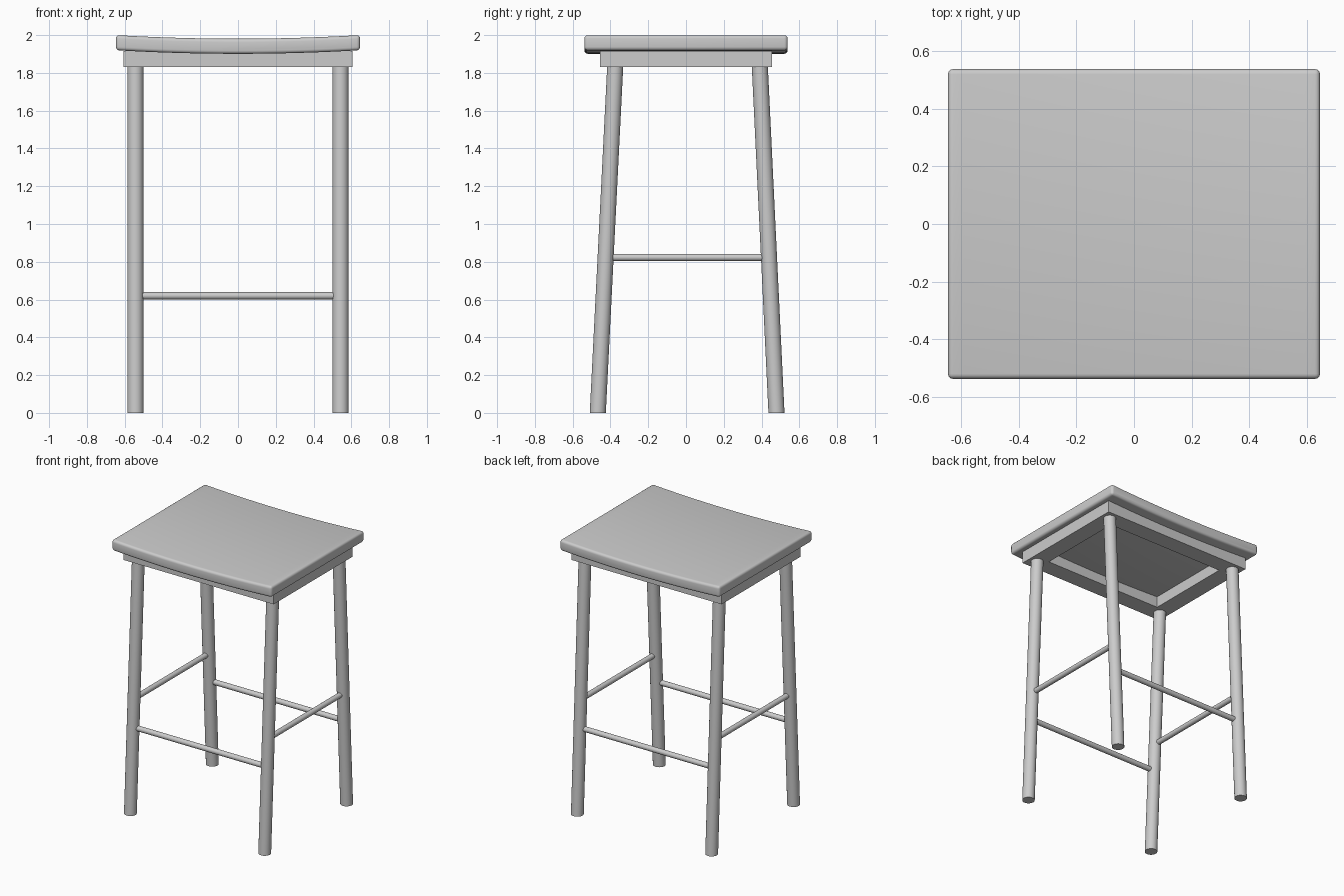
import bpy, bmesh, math
from mathutils import Vector, Matrix

if "Cube" in bpy.data.objects:
    bpy.data.objects.remove(bpy.data.objects["Cube"])


def make_object(name, bm, smooth=False):
    bmesh.ops.recalc_face_normals(bm, faces=bm.faces)
    mesh = bpy.data.meshes.new(name)
    bm.to_mesh(mesh)
    bm.free()
    ob = bpy.data.objects.new(name, mesh)
    bpy.context.collection.objects.link(ob)
    if smooth:
        bpy.ops.object.select_all(action='DESELECT')
        ob.select_set(True)
        bpy.context.view_layer.objects.active = ob
        bpy.ops.object.shade_smooth_by_angle(angle=math.radians(35))
    return ob


def box(name, lo, hi):
    bm = bmesh.new()
    bmesh.ops.create_cube(bm, size=1)
    lo, hi = Vector(lo), Vector(hi)
    for v in bm.verts:
        v.co = (lo + hi) / 2 + v.co * (hi - lo)
    return make_object(name, bm)


def rod(name, a, b, r, axis, sides=32):
    """Round bar from a to b, ends cut square to the given axis."""
    a, b = Vector(a), Vector(b)
    turn = Vector((0, 0, 1)).rotation_difference(Vector(axis)).to_matrix()
    bm = bmesh.new()
    bmesh.ops.create_cone(bm, cap_ends=True, segments=sides,
                          radius1=r, radius2=r, depth=2)
    for v in bm.verts:
        end = b if v.co.z > 0 else a
        v.co = end + turn @ Vector((v.co.x, v.co.y, 0))
    return make_object(name, bm, True)


# Seat: dished slab with rounded edges
HX, HY, THICK, SAG, N = 0.646, 0.538, 0.08, 0.019, 24
bm = bmesh.new()
xs = [-HX + 2 * HX * i / N for i in range(N + 1)]
top = [(x, 2.0 - SAG * (1 - (x / HX) ** 2)) for x in xs]
outline = top + [(x, z - THICK) for x, z in reversed(top)]
face = bm.faces.new([bm.verts.new((x, -HY, z)) for x, z in outline])
ext = bmesh.ops.extrude_face_region(bm, geom=[face])
for g in ext['geom']:
    if isinstance(g, bmesh.types.BMVert):
        g.co.y = HY
# round over the sharp edges
bmesh.ops.recalc_face_normals(bm, faces=bm.faces)
sharp = [e for e in bm.edges if e.calc_face_angle(0) > 0.6]
bmesh.ops.bevel(bm, geom=sharp, offset=0.018, segments=4,
                profile=0.5, affect='EDGES')
make_object("seat", bm, True)

# Rail frame under the seat: side rails run full depth, others fit between
RX, RY, W, Z0, Z1 = 0.606, 0.454, 0.127, 1.83, 1.917
for side, s in (("left", -1), ("right", 1)):
    x0, x1 = sorted((s * RX, s * (RX - W)))
    box(side + "_rail", (x0, -RY, Z0), (x1, RY, Z1))
for side, s in (("front", -1), ("back", 1)):
    y0, y1 = sorted((s * RY, s * (RY - W)))
    box(side + "_rail", (W - RX, y0, Z0), (RX - W, y1, Z1))

# Legs splayed front to back, and the stretchers between them
LX, LR = 0.543, 0.0425
LEG_Y = {"front": (-0.467, -0.375), "back": (0.479, 0.391)}


def leg_y(which, z):
    low, high = LEG_Y[which]
    return low + (high - low) * z / Z0


for which in LEG_Y:
    for side, s in (("left", -1), ("right", 1)):
        rod(f"{which}_{side}_leg", (s * LX, leg_y(which, 0), 0),
            (s * LX, leg_y(which, Z0), Z0), LR, (0, 0, 1))
    y = leg_y(which, 0.62)
    rod(which + "_stretcher", (-LX, y, 0.62), (LX, y, 0.62), 0.019, (1, 0, 0), 24)
for side, s in (("left", -1), ("right", 1)):
    rod(side + "_stretcher", (s * LX, leg_y("front", 0.823), 0.823),
        (s * LX, leg_y("back", 0.823), 0.823), 0.019, (0, 1, 0), 24)
